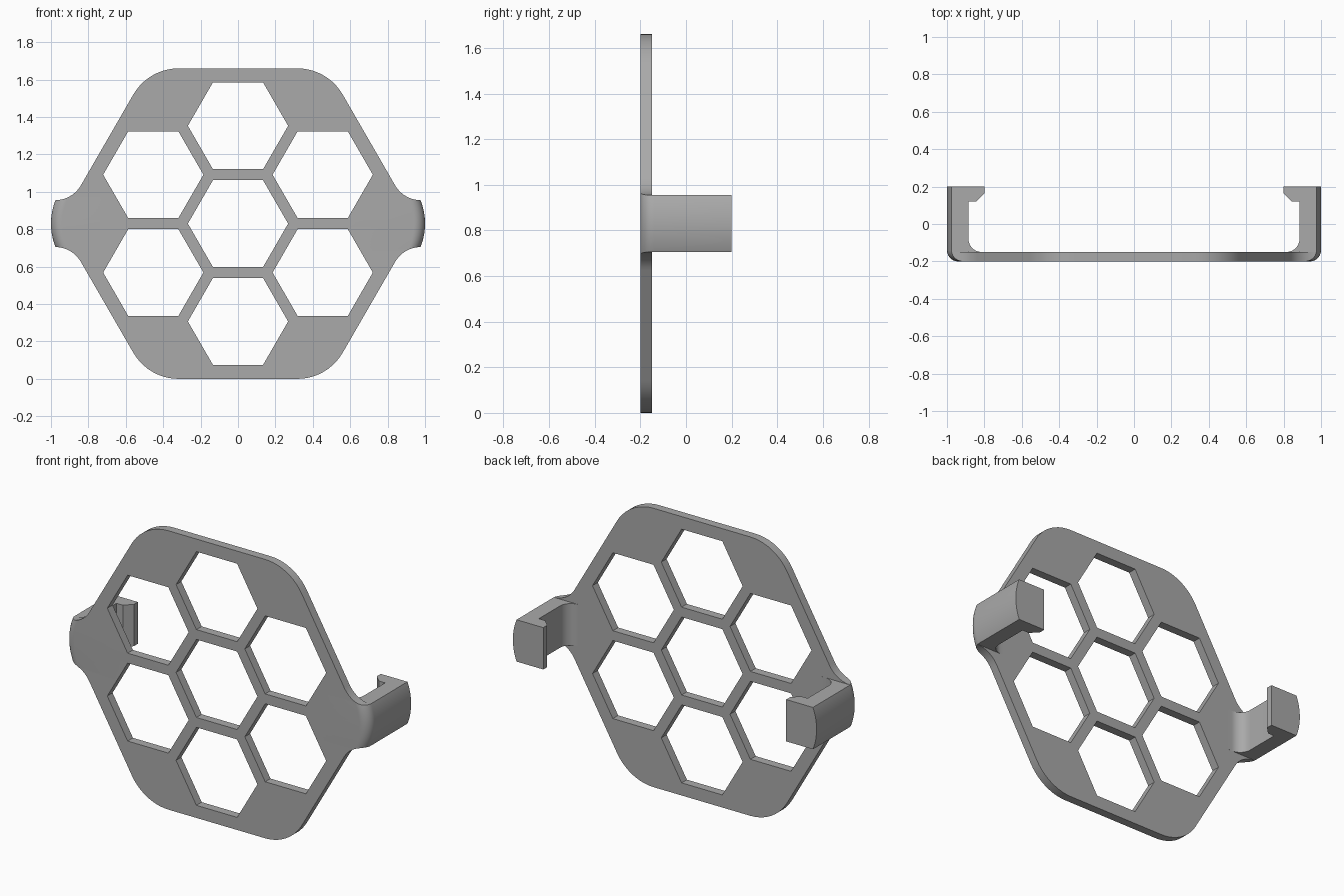
import bpy, bmesh, math
from mathutils import Vector

MID = 0.83          # height of the centre
ARM_HALF = 0.125    # half height of a clip arm
TOP = 2 * MID

if "Cube" in bpy.data.objects:
    bpy.data.objects.remove(bpy.data.objects["Cube"])


def rounded(corners, steps=10):
    """Closed outline from (x, y, radius) corners, with arcs at the corners."""
    out = []
    for i, (x, y, r) in enumerate(corners):
        p = Vector((x, y))
        if r == 0:
            out.append(p)
            continue
        u = (Vector(corners[i - 1][:2]) - p).normalized()
        v = (Vector(corners[(i + 1) % len(corners)][:2]) - p).normalized()
        angle = math.acos(u.dot(v))
        centre = p + (u + v).normalized() * r / math.sin(angle / 2)
        start = p + u * r / math.tan(angle / 2) - centre
        end = p + v * r / math.tan(angle / 2) - centre
        sweep = math.pi - angle
        for k in range(steps + 1):
            t = k / steps
            out.append(centre + (start * math.sin((1 - t) * sweep)
                                 + end * math.sin(t * sweep)) / math.sin(sweep))
    return out


def mirrored(half):
    return half + [(-x, y, r) for x, y, r in reversed(half)]


def loft(name, rings):
    """Solid through a list of equal-length rings."""
    bm = bmesh.new()
    loops = [[bm.verts.new(p) for p in ring] for ring in rings]
    n = len(loops[0])
    for a, b in zip(loops, loops[1:]):
        for i in range(n):
            j = (i + 1) % n
            bm.faces.new((a[i], a[j], b[j], b[i]))
    bm.faces.new(loops[0])
    bm.faces.new(loops[-1])
    bmesh.ops.recalc_face_normals(bm, faces=bm.faces)
    mesh = bpy.data.meshes.new(name)
    bm.to_mesh(mesh)
    bm.free()
    obj = bpy.data.objects.new(name, mesh)
    bpy.context.collection.objects.link(obj)
    return obj


def front_prism(name, outline, y0, y1):
    return loft(name, [[(x, y, z) for x, z in outline] for y in (y0, y1)])


def combine(obj, tool, operation):
    mod = obj.modifiers.new(operation.title(), 'BOOLEAN')
    mod.object, mod.operation, mod.solver = tool, operation, 'EXACT'
    graph = bpy.context.evaluated_depsgraph_get()
    mesh = bpy.data.meshes.new_from_object(obj.evaluated_get(graph))
    obj.modifiers.clear()
    obj.data = mesh
    bpy.data.objects.remove(tool)


# Front outline: rounded hexagon with an ear on each side
low, high = MID - ARM_HALF, MID + ARM_HALF
ear = 0.886
outline = rounded(mirrored([
    (0.479, TOP, 0.28), (ear, high, 0.16), (1.1, high, 0),
    (1.1, low, 0), (ear, low, 0.16), (0.479, 0, 0.28)]))
stencil = front_prism("stencil", outline, -0.3, -0.15)

# Honeycomb holes
HOLE, PITCH = 0.268, 0.523
centres = [(0, MID)]
for k in range(6):
    a = math.radians(30 + 60 * k)
    centres.append((PITCH * math.cos(a), MID + PITCH * math.sin(a)))
for cx, cz in centres:
    hexagon = [(cx + HOLE * math.cos(k * math.pi / 3),
                cz + HOLE * math.sin(k * math.pi / 3)) for k in range(6)]
    combine(stencil, front_prism("hole", hexagon, -0.4, 0), 'DIFFERENCE')

# Room for the two clip arms behind the ears
z0, z1 = low + 0.0005, high - 0.0005
for s in (-1, 1):
    box = [(s * 0.79, z0), (s * 1.15, z0), (s * 1.15, z1), (s * 0.79, z1)]
    combine(stencil, front_prism("arm_room", box, -0.25, 0.3), 'UNION')

# Bracket section seen from above: bent arms with chamfered hook lips
section = rounded(mirrored([
    (1.0, -0.2, 0.06), (1.0, 0.2, 0), (0.8, 0.2, 0), (0.8, 0.163, 0),
    (0.843, 0.12, 0), (0.885, 0.12, 0), (0.885, -0.1495, 0.07)]))


def bow(z):
    """Inward shift of the outer arm face, which is bowed along its height."""
    radius = 0.337
    return radius - math.sqrt(radius ** 2 - min(abs(z - MID), 0.15) ** 2)


levels = [-0.1] + [MID - 0.15 + 0.3 * k / 20 for k in range(21)] + [TOP + 0.1]
rings = []
for z in levels:
    rings.append([(x - math.copysign(bow(z), x) if abs(x) > 0.93 else x, y, z)
                  for x, y in section])
bracket = loft("honeycomb_clip_panel", rings)
combine(bracket, stencil, 'INTERSECT')

# Colour and shading
grey = bpy.data.materials.new("plain_grey")
grey.use_nodes = True
colour = (0.4, 0.4, 0.4, 1)
grey.diffuse_color = colour
grey.node_tree.nodes["Principled BSDF"].inputs["Base Color"].default_value = colour
bracket.data.materials.clear()
bracket.data.materials.append(grey)
for face in bracket.data.polygons:
    face.material_index = 0
bpy.ops.object.select_all(action='DESELECT')
bracket.select_set(True)
bpy.context.view_layer.objects.active = bracket
bpy.ops.object.shade_smooth_by_angle(angle=math.radians(30))
